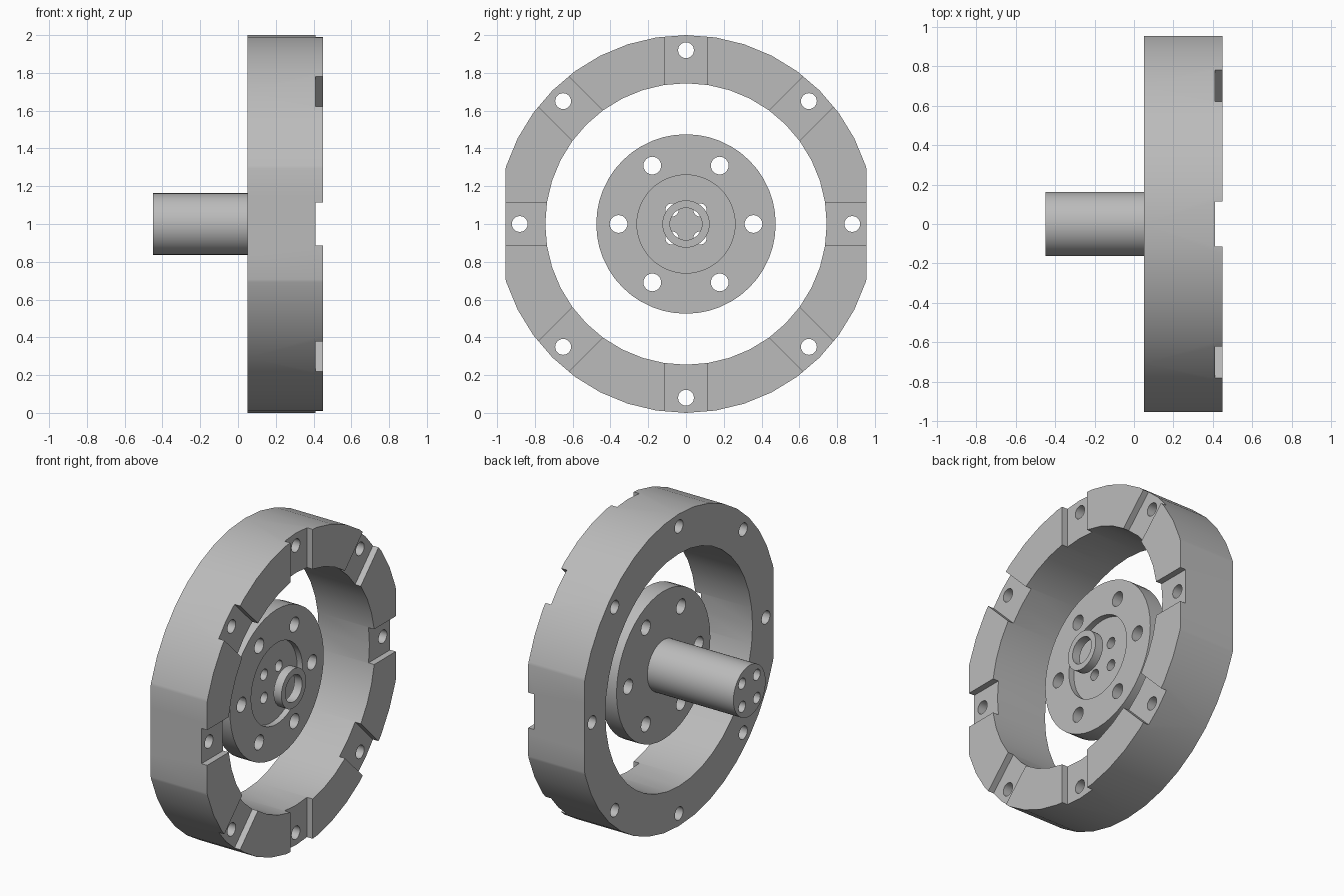
import bpy, bmesh, math
from mathutils import Matrix, Vector

if "Cube" in bpy.data.objects:
    bpy.data.objects.remove(bpy.data.objects["Cube"])

AXIS_Z = 1.0

steel = bpy.data.materials.new("plain grey steel")
steel.use_nodes = True
GREY = (0.5, 0.5, 0.5, 1)
steel.diffuse_color = GREY
steel.node_tree.nodes["Principled BSDF"].inputs["Base Color"].default_value = GREY


def make_object(name, bm):
    bmesh.ops.recalc_face_normals(bm, faces=bm.faces)
    mesh = bpy.data.meshes.new(name)
    bm.to_mesh(mesh)
    bm.free()
    mesh.materials.append(steel)
    obj = bpy.data.objects.new(name, mesh)
    bpy.context.collection.objects.link(obj)
    return obj


def lathe(name, profile, sides, closed=False):
    """Revolve (x, radius) points around the axle, which runs along x."""
    bm = bmesh.new()
    verts = [bm.verts.new((x, 0, AXIS_Z + r)) for x, r in profile]
    pairs = list(zip(verts, verts[1:]))
    if closed:
        pairs.append((verts[-1], verts[0]))
    edges = [bm.edges.new(p) for p in pairs]
    bmesh.ops.spin(bm, geom=verts + edges, cent=(0, 0, AXIS_Z), axis=(1, 0, 0),
                   angle=math.tau, steps=sides, use_merge=True)
    bmesh.ops.remove_doubles(bm, verts=bm.verts, dist=0.0001)
    return make_object(name, bm)


def hole_cutter(holes):
    """Rods along x, one for each (angle, distance, radius)."""
    bm = bmesh.new()
    for angle, dist, radius in holes:
        place = Matrix.Translation((0, dist * math.cos(angle), AXIS_Z + dist * math.sin(angle)))
        bmesh.ops.create_cone(bm, cap_ends=True, segments=24, radius1=radius, radius2=radius,
                              depth=2, matrix=place @ Matrix.Rotation(math.pi / 2, 4, 'Y'))
    return make_object("hole_cutter", bm)


def box_cutter(boxes):
    """Boxes turned about the axle, one for each (angle, centre, size)."""
    bm = bmesh.new()
    for angle, centre, size in boxes:
        turn = Matrix.Translation((0, 0, AXIS_Z)) @ Matrix.Rotation(angle, 4, 'X')
        bmesh.ops.create_cube(bm, size=1, matrix=turn @ Matrix.Translation(centre)
                              @ Matrix.Diagonal(Vector((*size, 1))))
    return make_object("box_cutter", bm)


def cut(obj, cutter):
    mod = obj.modifiers.new("cut", 'BOOLEAN')
    mod.operation = 'DIFFERENCE'
    mod.solver = 'EXACT'
    mod.object = cutter
    bpy.context.view_layer.objects.active = obj
    bpy.ops.object.modifier_apply(modifier=mod.name)
    bpy.data.objects.remove(cutter)


def around(count, start=0.0):
    return [start + math.tau * i / count for i in range(count)]


# Outer ring: flat sides, eight shallow slots and a bolt hole in each slot
ring = lathe("outer_ring", [(0.05, 0.745), (0.05, 1), (0.45, 1), (0.45, 0.745)], 40, closed=True)
cut(ring, box_cutter([(a, (0.25, 1.055, 0), (1, 0.2, 2)) for a in around(2)]))
cut(ring, box_cutter([(a, (0.46, 0.9, 0), (0.1, 0.5, 0.226)) for a in around(8)]))
cut(ring, hole_cutter([(a, 0.88 if abs(math.cos(a)) > 0.9 else 0.92, 0.042)
                       for a in around(8)]))

# Hub: shaft, flange and recessed face in one turned piece
hub = lathe("hub_and_shaft", [(-0.45, 0), (-0.45, 0.163), (0.16, 0.163), (0.16, 0.475),
                              (0.275, 0.475), (0.275, 0.26), (0.237, 0.26), (0.237, 0)], 48)
cut(hub, hole_cutter([(a, 0.357, 0.047) for a in around(6)]
                     + [(a, 0.105, 0.035) for a in around(4, math.pi / 4)]))

# Small collar in front of the hub
collar = lathe("front_collar", [(0.34, 0.085), (0.34, 0.125), (0.395, 0.125), (0.395, 0.085)],
               40, closed=True)

# Smooth walls with crisp edges
for obj in (ring, hub, collar):
    bpy.ops.object.select_all(action='DESELECT')
    obj.select_set(True)
    bpy.context.view_layer.objects.active = obj
    bpy.ops.object.shade_smooth_by_angle(angle=math.radians(25))
